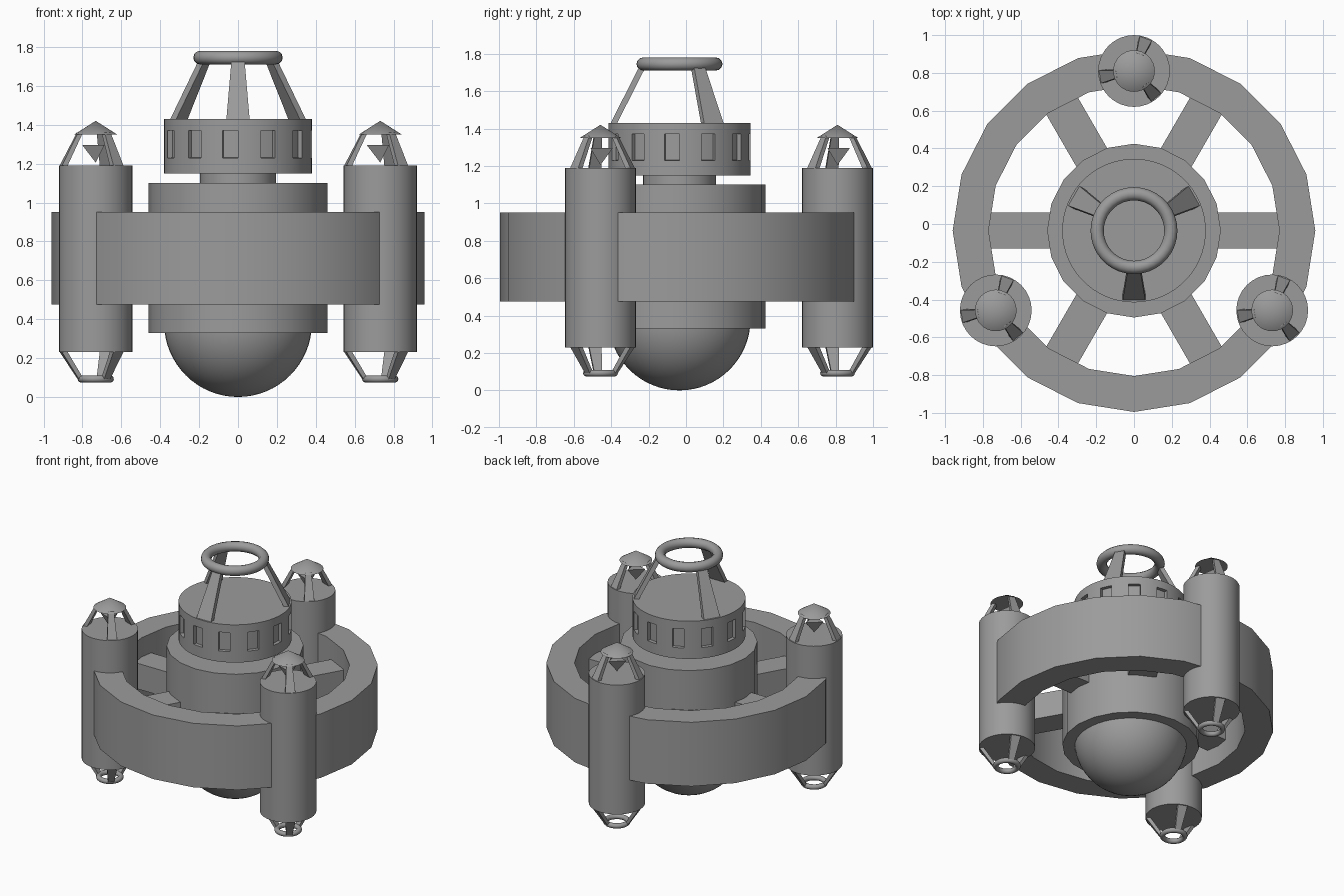
import bpy, bmesh, math
from mathutils import Vector, Matrix

cube = bpy.data.objects.get("Cube")
if cube:
    bpy.data.objects.remove(cube)

CENTRE = Vector((0, -0.035, 0))

grey = bpy.data.materials.new("hull_grey")
grey.use_nodes = True
grey.diffuse_color = (0.33, 0.33, 0.33, 1)
grey.node_tree.nodes["Principled BSDF"].inputs["Base Color"].default_value = (0.33, 0.33, 0.33, 1)


def finish(name, bm, at=CENTRE, smooth=None):
    """Turn a bmesh into a named object, optionally smooth below an angle."""
    bmesh.ops.recalc_face_normals(bm, faces=bm.faces)
    mesh = bpy.data.meshes.new(name)
    bm.to_mesh(mesh)
    bm.free()
    mesh.materials.append(grey)
    obj = bpy.data.objects.new(name, mesh)
    obj.location = at
    bpy.context.collection.objects.link(obj)
    if smooth:
        bpy.ops.object.select_all(action='DESELECT')
        obj.select_set(True)
        bpy.context.view_layer.objects.active = obj
        bpy.ops.object.shade_smooth_by_angle(angle=math.radians(smooth))
    return obj


def lathe(profile, segments, closed=False):
    """Revolve (radius, z) points about the vertical axis."""
    bm = bmesh.new()
    verts = [bm.verts.new((r, 0, z)) for r, z in profile]
    pairs = list(zip(verts, verts[1:] + verts[:1]))
    edges = [bm.edges.new(p) for p in (pairs if closed else pairs[:-1])]
    bmesh.ops.spin(bm, geom=verts + edges, cent=(0, 0, 0), axis=(0, 0, 1),
                   angle=math.tau, steps=segments, use_duplicate=False)
    bmesh.ops.remove_doubles(bm, verts=bm.verts, dist=0.0005)
    return bm


def solid(radius, low, high, segments):
    return lathe([(0, low), (radius, low), (radius, high), (0, high)], segments)


def torus(name, major, minor, z, at):
    circle = [(major + minor * math.cos(math.tau * i / 12),
               z + minor * math.sin(math.tau * i / 12)) for i in range(12)]
    finish(name, lathe(circle, 36, closed=True), at, smooth=60)


def struts(name, angles, start, end, at):
    """Tapered bars; each end is (outer radius, inner radius, half width, z)."""
    for n, angle in enumerate(angles, 1):
        bm = bmesh.new()
        loops = []
        for outer, inner, half, z in (start, end):
            loops.append([bm.verts.new(c) for c in (
                (outer, -half, z), (outer, half, z), (inner, half, z), (inner, -half, z))])
        a, b = loops
        bm.faces.new(a)
        bm.faces.new(b)
        for i in range(4):
            j = (i + 1) % 4
            bm.faces.new((a[i], a[j], b[j], b[i]))
        bm.transform(Matrix.Rotation(math.radians(angle), 4, 'Z'))
        finish(f"{name}_{n}", bm, at)


# Central body
finish("hub", solid(0.46, 0.33, 1.10, 20), smooth=30)
finish("neck", solid(0.195, 1.08, 1.17, 32), smooth=30)
dome = [(0.38 * math.sin(t), 0.38 - 0.38 * math.cos(t))
        for t in (math.pi / 2 * i / 16 for i in range(17))]
finish("belly_dome", lathe(dome, 48), smooth=60)

# Head with twelve recessed windows
bm = lathe([(0, 1.15), (0.38, 1.15), (0.38, 1.23), (0.38, 1.37), (0.38, 1.43), (0, 1.43)], 60)
bmesh.ops.recalc_face_normals(bm, faces=bm.faces)
panes = []
for face in bm.faces:
    c = face.calc_center_median()
    around = (math.degrees(math.atan2(c.y, c.x)) + 102) % 30
    if 1.25 < c.z < 1.35 and around < 12:
        panes.append(face)
bmesh.ops.inset_region(bm, faces=panes, thickness=0.0005, depth=-0.025)
finish("head", bm, smooth=30)

# Docking ring on top
struts("top_strut", (-90, 30, 150), (0.37, 0.335, 0.06, 1.425), (0.21, 0.175, 0.033, 1.74), CENTRE)
torus("top_ring", 0.195, 0.035, 1.745, CENTRE)

# Outer ring and spokes
finish("outer_ring", lathe([(0.77, 0.475), (0.96, 0.475), (0.96, 0.95), (0.77, 0.95)],
                           20, closed=True), smooth=30)
for n in range(6):
    bm = bmesh.new()
    bmesh.ops.create_cube(bm, size=1)
    bm.transform(Matrix.Rotation(math.tau * n / 6, 4, 'Z')
                 @ Matrix.Translation((0.6, 0, 0.7125))
                 @ Matrix.Diagonal((0.36, 0.19, 0.19, 1)))
    finish(f"spoke_{n + 1}", bm)

# Three engine pods
for label, angle in (("back", 90), ("right", 210), ("left", 330)):
    a = math.radians(angle)
    at = CENTRE + 0.845 * Vector((math.cos(a), math.sin(a), 0))
    legs = (70, 190, 310)
    finish(f"{label}_pod", solid(0.19, 0.23, 1.19, 32), at, smooth=30)
    struts(f"{label}_pod_upper_strut", legs, (0.185, 0.155, 0.034, 1.185),
           (0.095, 0.07, 0.02, 1.36), at)
    struts(f"{label}_pod_lower_strut", legs, (0.185, 0.155, 0.034, 0.235),
           (0.09, 0.065, 0.02, 0.09), at)
    finish(f"{label}_pod_roof", lathe([(0, 1.35), (0.11, 1.35), (0, 1.42)], 32), at, smooth=40)
    torus(f"{label}_pod_nozzle", 0.075, 0.018, 0.092, at)
    # Small inverted pyramid hanging under the roof
    bm = lathe([(0, 1.295), (0.07, 1.295), (0, 1.205)], 3)
    bm.transform(Matrix.Rotation(math.radians(70), 4, 'Z'))
    finish(f"{label}_pod_beacon", bm, at)
